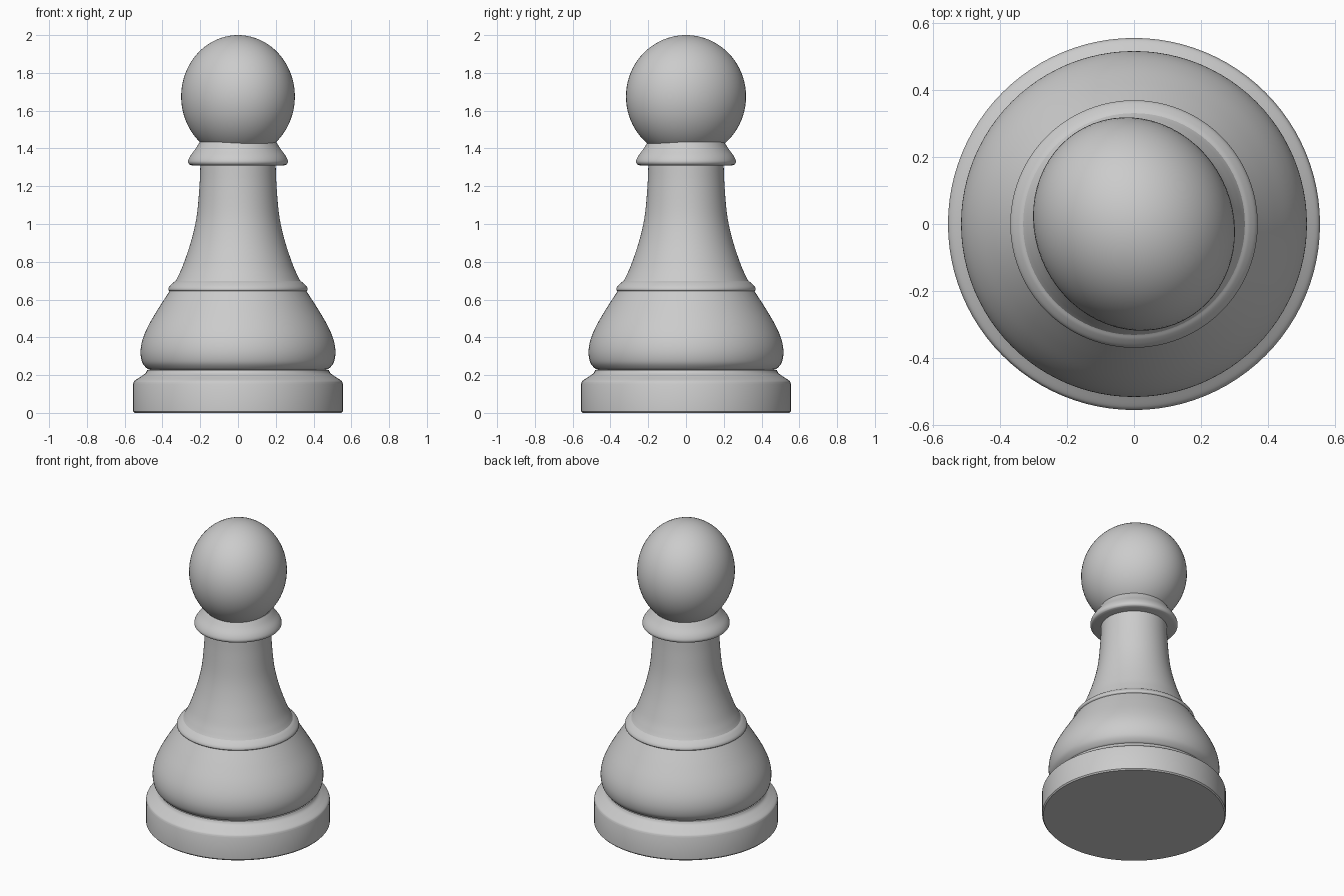
import bpy, bmesh, math
from mathutils import Vector, Matrix

if "Cube" in bpy.data.objects:
    bpy.data.objects.remove(bpy.data.objects["Cube"])

SEGMENTS = 96


def smooth_curve(pts, steps=6):
    """Catmull-Rom curve through (radius, z) points."""
    p = [Vector(q) for q in pts]
    p = [2 * p[0] - p[1]] + p + [2 * p[-1] - p[-2]]
    out = []
    for a, b, c, d in zip(p, p[1:], p[2:], p[3:]):
        for i in range(steps):
            t = i / steps
            out.append(0.5 * (2 * b + (c - a) * t + (2 * a - 5 * b + 4 * c - d) * t * t
                              + (3 * b - a - 3 * c + d) * t ** 3))
    return out + [p[-2]]


def finish(name, bm):
    bmesh.ops.recalc_face_normals(bm, faces=bm.faces)
    mesh = bpy.data.meshes.new(name)
    bm.to_mesh(mesh)
    bm.free()
    ob = bpy.data.objects.new(name, mesh)
    bpy.context.collection.objects.link(ob)
    bpy.ops.object.select_all(action='DESELECT')
    ob.select_set(True)
    bpy.context.view_layer.objects.active = ob
    bpy.ops.object.shade_smooth_by_angle(angle=math.radians(35))
    return ob


def lathe(name, *runs):
    """Revolve smooth profile runs, closed with flat caps on the axis."""
    prof = [v for run in runs for v in smooth_curve(run)]
    prof = [Vector((0, prof[0].y))] + prof + [Vector((0, prof[-1].y))]
    bm = bmesh.new()
    verts = [bm.verts.new((v.x, 0, v.y)) for v in prof]
    edges = [bm.edges.new(e) for e in zip(verts, verts[1:])]
    bmesh.ops.spin(bm, geom=verts + edges, axis=(0, 0, 1), cent=(0, 0, 0),
                   angle=2 * math.pi, steps=SEGMENTS)
    bmesh.ops.remove_doubles(bm, verts=bm.verts, dist=0.0002)
    return finish(name, bm)


# Plinth: upright rim, then a cove up to the body
lathe("base", [(0.548, 0.0), (0.555, 0.008)],
      [(0.555, 0.155), (0.547, 0.17), (0.515, 0.192), (0.49, 0.21), (0.48, 0.228)])

# Bulging lower body
lathe("body", [(0.465, 0.228), (0.485, 0.238), (0.508, 0.27), (0.516, 0.325),
               (0.505, 0.39), (0.473, 0.465), (0.42, 0.555), (0.36, 0.648)])

# Bead around the waist
lathe("waist_ring", [(0.36, 0.643), (0.369, 0.652), (0.364, 0.668),
                     (0.345, 0.688), (0.328, 0.7), (0.315, 0.715)])

# Tapering stem
lathe("stem", [(0.335, 0.69), (0.318, 0.722), (0.29, 0.785), (0.248, 0.91),
               (0.219, 1.04), (0.204, 1.2), (0.199, 1.32)])

# Collar below the head
lathe("collar", [(0.245, 1.311), (0.259, 1.317), (0.264, 1.333), (0.253, 1.36),
                 (0.226, 1.397), (0.203, 1.433)])

# Slightly flattened, turned ball
bm = bmesh.new()
bmesh.ops.create_uvsphere(bm, u_segments=64, v_segments=40, radius=1,
                          matrix=Matrix.Diagonal((0.295, 0.324, 0.325, 1)))
head = finish("head", bm)
head.location.z = 1.675
head.rotation_euler.z = math.radians(27)
